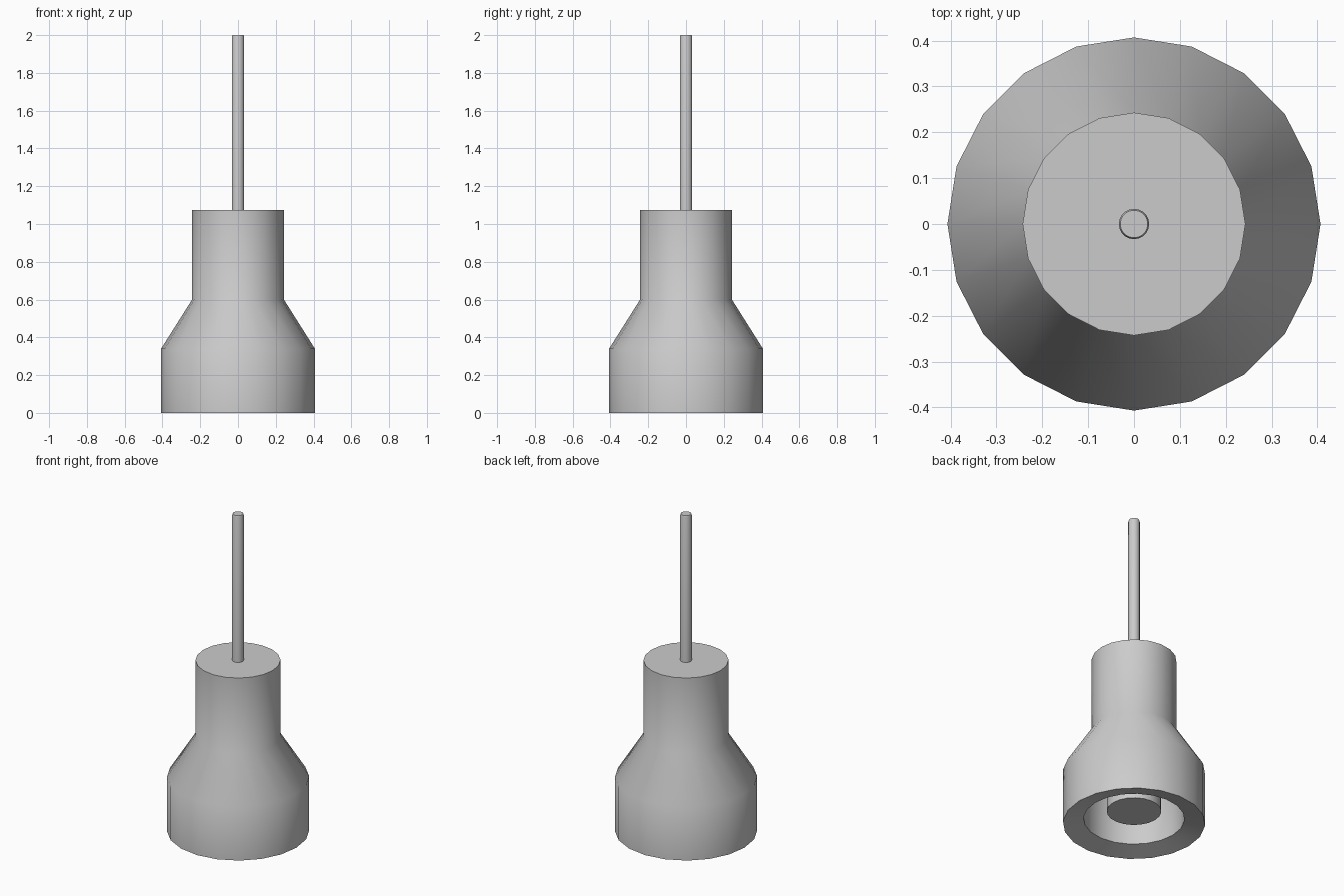
import bpy, bmesh, math

if "Cube" in bpy.data.objects:
    bpy.data.objects.remove(bpy.data.objects["Cube"])


def lathe(name, profile, sides=20, angle=40):
    """Spin a (radius, z) profile around z; radius 0 becomes a pole."""
    bm = bmesh.new()
    rings = []
    for r, z in profile:
        if r == 0:
            rings.append([bm.verts.new((0, 0, z))] * sides)
        else:
            rings.append([bm.verts.new((r * math.cos(2 * math.pi * i / sides),
                                        r * math.sin(2 * math.pi * i / sides), z))
                          for i in range(sides)])
    for a, b in zip(rings, rings[1:]):
        for i in range(sides):
            j = (i + 1) % sides
            bm.faces.new(list(dict.fromkeys((a[i], a[j], b[j], b[i]))))
    bmesh.ops.recalc_face_normals(bm, faces=bm.faces)
    mesh = bpy.data.meshes.new(name)
    bm.to_mesh(mesh)
    bm.free()
    obj = bpy.data.objects.new(name, mesh)
    bpy.context.collection.objects.link(obj)
    bpy.ops.object.select_all(action='DESELECT')
    obj.select_set(True)
    bpy.context.view_layer.objects.active = obj
    bpy.ops.object.shade_smooth_by_angle(angle=math.radians(angle))
    return obj


# Lamp shade: outer shell, flat top, thick lower lip and hollow inside
lathe("lamp_shade", [(0, 1.075), (0.243, 1.075), (0.243, 0.60), (0.407, 0.34),
                     (0.407, 0), (0.289, 0.03), (0.289, 0.30), (0.20, 0.45), (0, 0.45)])

# Bulb holder: cylinder hanging inside the shade
lathe("bulb_holder", [(0, 0.45), (0.156, 0.45), (0.156, 0.08), (0, 0.08)])

# Hanging cord
lathe("cord", [(0, 1.07), (0.033, 1.07), (0.033, 1.99), (0.030, 2.0), (0, 2.0)])
